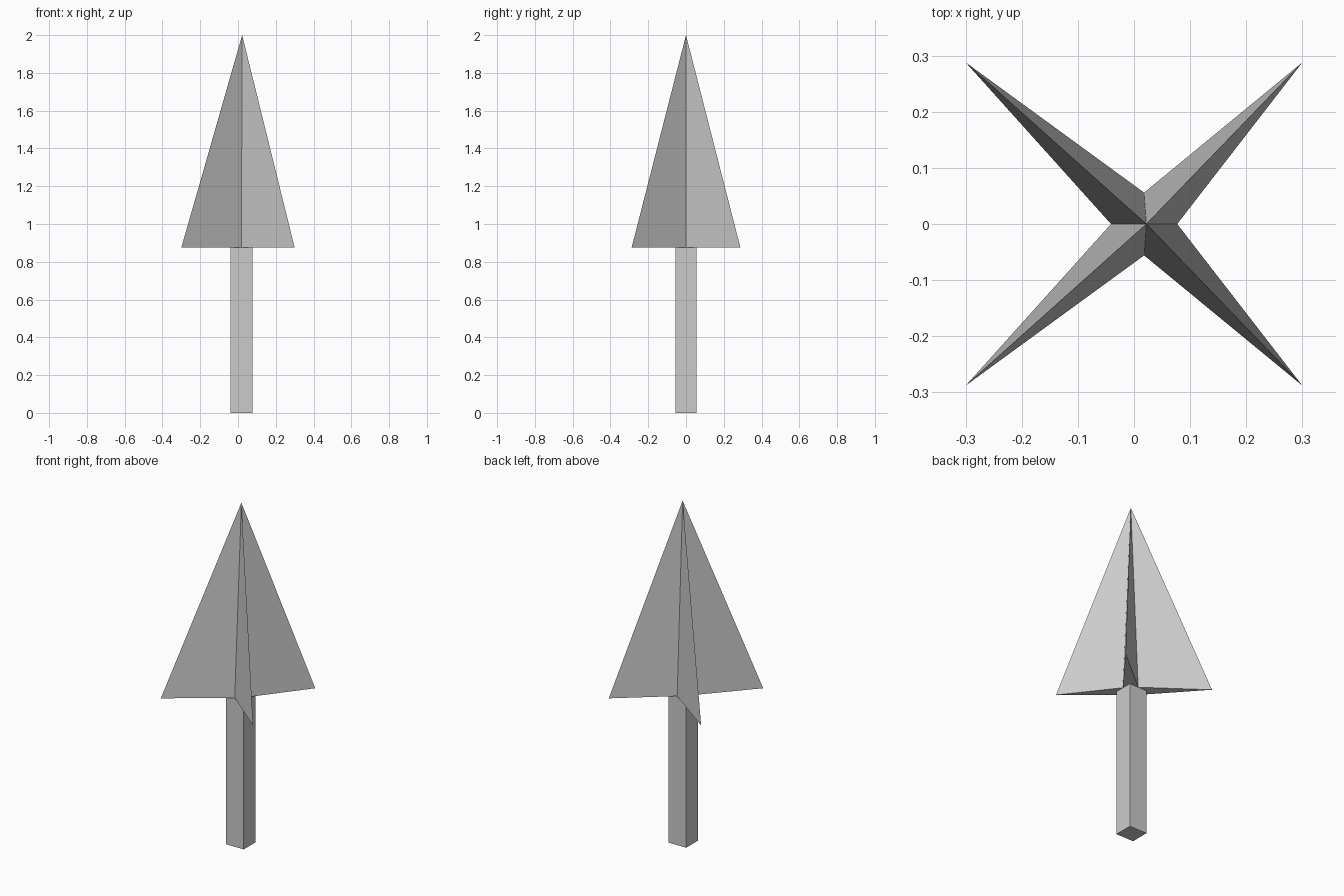
import bpy
import bmesh

if "Cube" in bpy.data.objects:
    bpy.data.objects.remove(bpy.data.objects["Cube"])

HEAD_Z = 0.875   # underside of the head / top of the shaft
CX = 0.018       # shaft axis in x


def make_object(name, bm):
    bmesh.ops.recalc_face_normals(bm, faces=bm.faces)
    mesh = bpy.data.meshes.new(name)
    bm.to_mesh(mesh)
    bm.free()
    obj = bpy.data.objects.new(name, mesh)
    bpy.context.collection.objects.link(obj)
    return obj


# Shaft: square bar
bm = bmesh.new()
bmesh.ops.create_cube(bm, size=1)
bmesh.ops.scale(bm, vec=(0.116, 0.111, HEAD_Z), verts=bm.verts)
bmesh.ops.translate(bm, vec=(CX, 0, HEAD_Z / 2), verts=bm.verts)
make_object("shaft", bm)

# Head: four-bladed star outline rising to a single point
tip_x, tip_y, inner = 0.30, 0.288, 0.056
outline = [
    (CX + 0.059, 0), (tip_x, tip_y),
    (CX, inner), (-tip_x, tip_y),
    (CX - 0.059, 0), (-tip_x, -tip_y),
    (CX, -inner), (tip_x, -tip_y),
]
bm = bmesh.new()
ring = [bm.verts.new((x, y, HEAD_Z)) for x, y in outline]
apex = bm.verts.new((0.022, 0, 2.0))
for a, b in zip(ring, ring[1:] + ring[:1]):
    bm.faces.new((a, b, apex))

# Flat underside: one triangle per blade plus the centre square
for i in range(0, 8, 2):
    bm.faces.new((ring[i], ring[(i + 2) % 8], ring[i + 1]))
bm.faces.new(ring[0::2])
make_object("arrow_head", bm)
